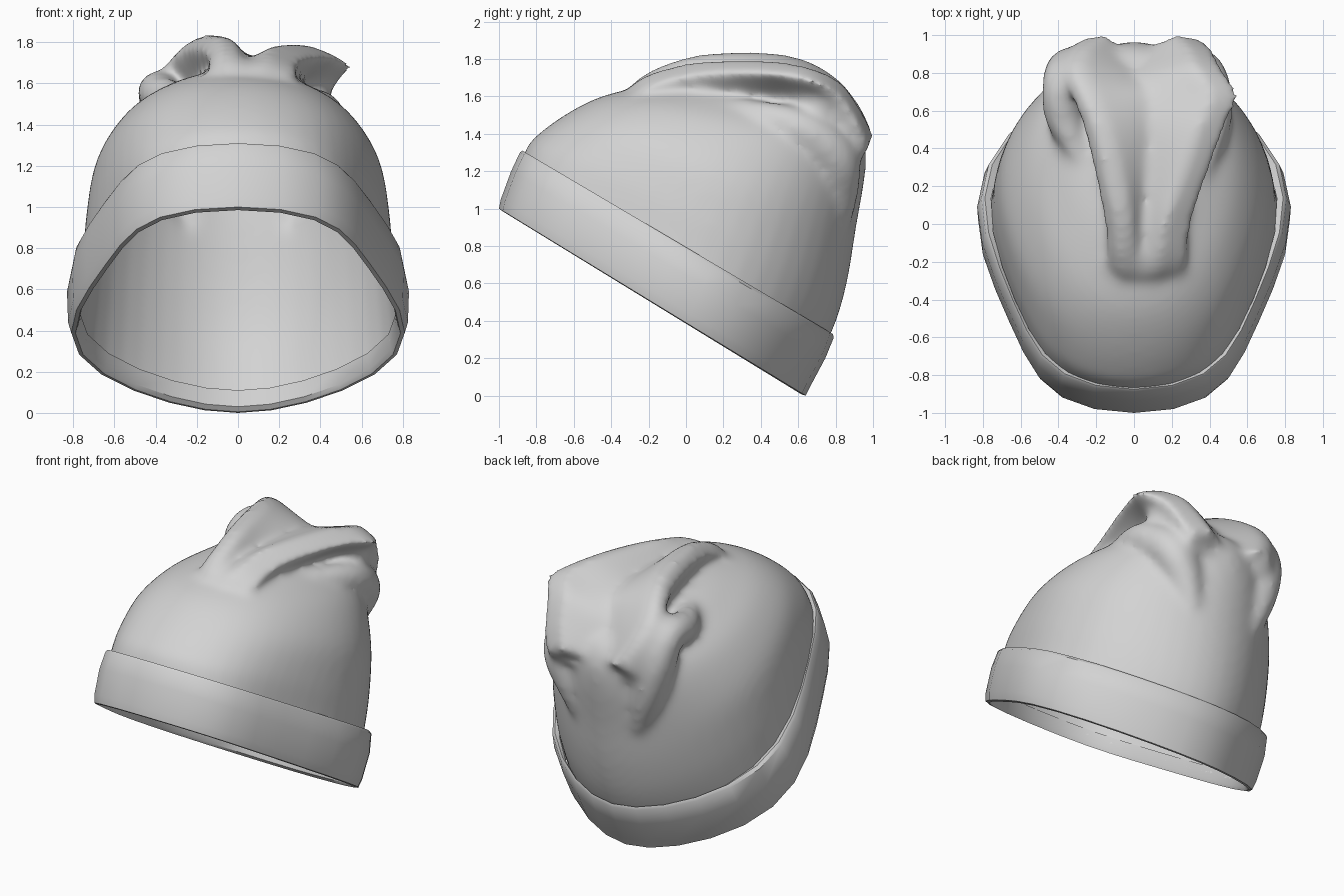
import bpy, bmesh, math
from mathutils import Vector

if "Cube" in bpy.data.objects:
    bpy.data.objects.remove(bpy.data.objects["Cube"])

knit = bpy.data.materials.new("grey knit")
knit.diffuse_color = (0.65, 0.65, 0.65, 1)
knit.use_nodes = True
knit.node_tree.nodes["Principled BSDF"].inputs["Base Color"].default_value = knit.diffuse_color


def spline(rows, n):
    """Catmull-Rom subdivision of parameter rows."""
    out = []
    for i in range(len(rows) - 1):
        p0, p1 = rows[max(i - 1, 0)], rows[i]
        p2, p3 = rows[i + 1], rows[min(i + 2, len(rows) - 1)]
        for k in range(n):
            t = k / n
            out.append([0.5 * (2 * b + (c - a) * t + (2 * a - 5 * b + 4 * c - d) * t * t
                               + (3 * b - a - 3 * c + d) * t ** 3)
                        for a, b, c, d in zip(p0, p1, p2, p3)])
    return out + [list(rows[-1])]


def ring(row, n):
    """Tilted egg: front y,z, back y,z, half width, egg amount (wider behind the middle)."""
    fy, fz, by, bz, w, egg = row
    pts = []
    for i in range(n):
        a = 2 * math.pi * i / n
        c = math.cos(a)
        k = 1 - egg * (c - 1.33 * c ** 3 - 0.5 * max(c, 0) ** 4)
        pts.append(Vector((w * math.sin(a) * k,
                           (fy + by) / 2 + (fy - by) / 2 * c,
                           (fz + bz) / 2 + (fz - bz) / 2 * c)))
    return pts


def loft(bm, sections, caps):
    rows = [[bm.verts.new(p) for p in s] for s in sections]
    n = len(rows[0])
    faces = []
    for a, b in zip(rows, rows[1:]):
        for i in range(n):
            j = (i + 1) % n
            faces.append(bm.faces.new((a[i], a[j], b[j], b[i])))
    if caps:
        faces += [bm.faces.new(rows[0]), bm.faces.new(rows[-1][::-1])]
    bmesh.ops.recalc_face_normals(bm, faces=faces)


def make(name, bm):
    me = bpy.data.meshes.new(name)
    bm.to_mesh(me)
    bm.free()
    me.materials.append(knit)
    ob = bpy.data.objects.new(name, me)
    bpy.context.collection.objects.link(ob)
    bpy.ops.object.select_all(action='DESELECT')
    bpy.context.view_layer.objects.active = ob
    ob.select_set(True)
    return ob


# Hat body: dome of tilted ovals
bm = bmesh.new()
dome = [(-0.965, 1.00, 0.61, 0.03, 0.755, 0.27), (-0.865, 1.30, 0.78, 0.34, 0.74, 0.20),
        (-0.775, 1.41, 0.86, 0.60, 0.73, 0.15), (-0.60, 1.53, 0.91, 0.90, 0.69, 0.10),
        (-0.42, 1.61, 0.96, 1.20, 0.57, 0.08), (-0.20, 1.65, 0.95, 1.37, 0.43, 0.08),
        (0.00, 1.66, 0.84, 1.50, 0.29, 0.05), (0.28, 1.65, 0.50, 1.61, 0.06, 0)]
loft(bm, [ring(r, 48) for r in spline(dome, 4)], True)

# Raised crown fold: y, left edge, right edge, left / middle / right heights, base, right tuck
folds = [(-0.36, -0.08, 0.18, 1.57, 1.57, 1.57, 1.45, 0.03),
         (-0.24, -0.14, 0.28, 1.71, 1.69, 1.70, 1.45, 0.04),
         (0.00, -0.16, 0.31, 1.81, 1.71, 1.78, 1.45, 0.06),
         (0.25, -0.21, 0.40, 1.84, 1.72, 1.80, 1.40, 0.12),
         (0.50, -0.27, 0.49, 1.83, 1.71, 1.79, 1.30, 0.17),
         (0.68, -0.34, 0.56, 1.78, 1.66, 1.75, 1.20, 0.11),
         (0.83, -0.40, 0.48, 1.68, 1.56, 1.68, 1.10, 0.05),
         (0.94, -0.38, 0.43, 1.54, 1.43, 1.53, 1.12, 0.04),
         (1.01, -0.30, 0.37, 1.39, 1.33, 1.39, 1.24, 0.04)]
# how far each profile point hangs back at the tail, giving two rounded lobes
lag = [0.10, 0.07, 0.05, 0.01, 0.0, 0.10, 0.0, 0.03, 0.06, 0.10]
sections = []
for y, xl, xr, zl, zm, zr, zb, tuck in spline(folds, 4):
    under = max(min(1.60, zl - 0.16 if y > 0.5 else zl - 0.10), zb + 0.04)
    inset = 0.13 if y > 0.75 else 0.08
    prof = [(xl + inset, zb), (xl + 0.07, under), (xl, zl - 0.07),
            (xl + 0.07, zl), (xl + 0.15, zl - 0.01), ((xl + xr) / 2 - 0.03, zm),
            (xr - 0.15, zr), (xr, zr - 0.07), (xr - tuck, under),
            (xr - max(tuck, inset), zb)]
    back = max(0, y - 0.7) / 0.3
    sections.append([Vector((x, y - lag[i] * back, z)) for i, (x, z) in enumerate(prof)])
loft(bm, sections, True)

# Soft side creases running down into the back: x, y, z, radius
creases = [[(0.26, 0.05, 1.56, 0.04), (0.38, 0.40, 1.49, 0.09),
            (0.42, 0.62, 1.42, 0.11), (0.36, 0.79, 1.28, 0.13),
            (0.28, 0.82, 1.10, 0.11), (0.22, 0.83, 0.90, 0.05)],
           [(-0.26, 0.30, 1.56, 0.04), (-0.37, 0.55, 1.54, 0.10),
            (-0.38, 0.74, 1.55, 0.11), (-0.34, 0.81, 1.36, 0.13),
            (-0.28, 0.82, 1.12, 0.11), (-0.22, 0.83, 0.90, 0.05)]]
for path in creases:
    path = spline(path, 4)
    tube = []
    for i, (x, y, z, r) in enumerate(path):
        d = Vector(path[min(i + 1, len(path) - 1)][:3]) - Vector(path[max(i - 1, 0)][:3])
        q = d.to_track_quat('Z', 'Y')
        tube.append([Vector((x, y, z)) + q @ Vector((r * math.cos(k * math.pi / 5),
                    r * math.sin(k * math.pi / 5), 0)) for k in range(10)])
    loft(bm, tube, True)

# Merge the folds into one cloth surface
body = make("hat_body", bm)
m = body.modifiers.new("merge", 'REMESH')
m.mode, m.voxel_size = 'VOXEL', 0.02
m = body.modifiers.new("soften", 'SMOOTH')
m.factor, m.iterations = 0.5, 26
for name in ("merge", "soften"):
    bpy.ops.object.modifier_apply(modifier=name)

# Open the underside just above the rim
bm = bmesh.new()
bm.from_mesh(body.data)
low = []
for f in bm.faces:
    c = f.calc_center_median()
    if c.z < 1.05 - 0.618 * (c.y + 0.96):
        low.append(f)
bmesh.ops.delete(bm, geom=low, context='FACES')
for f in bm.faces:
    f.smooth = True
    f.material_index = 0
bm.to_mesh(body.data)
bm.free()

# Turned-up cuff: rim, outer band and top lip
bm = bmesh.new()
band = [(-0.935, 1.07, 0.63, 0.11, 0.745, 0.27), (-0.96, 1.01, 0.605, 0.03, 0.755, 0.28),
        (-0.98, 0.985, 0.62, 0.005, 0.765, 0.28), (-1.0, 1.00, 0.64, 0.00, 0.785, 0.28),
        (-0.99, 1.05, 0.665, 0.05, 0.80, 0.28), (-0.935, 1.20, 0.745, 0.20, 0.805, 0.28),
        (-0.888, 1.30, 0.79, 0.31, 0.785, 0.27), (-0.875, 1.31, 0.785, 0.33, 0.77, 0.25),
        (-0.866, 1.29, 0.775, 0.31, 0.745, 0.20)]
loft(bm, [ring(r, 28) for r in band], False)
cuff = make("cuff", bm)
bpy.ops.object.shade_smooth_by_angle(angle=math.radians(40))
